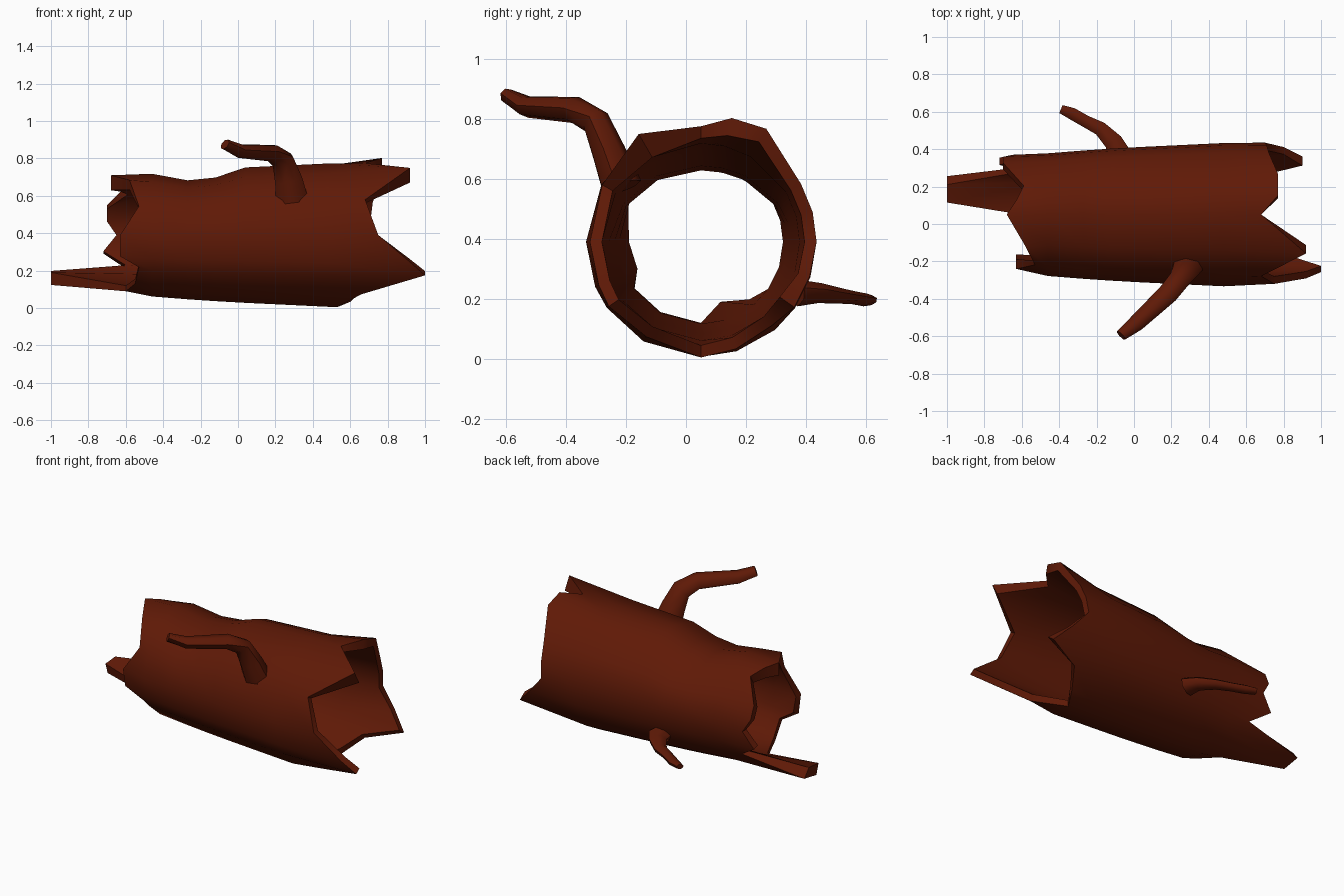
import bpy, bmesh
from math import sin, cos, pi, radians
from mathutils import Vector

if "Cube" in bpy.data.objects:
    bpy.data.objects.remove(bpy.data.objects["Cube"])

bark = bpy.data.materials.new("bark")
bark.diffuse_color = (0.115, 0.010, 0.002, 1)
bark.use_nodes = True
bark.node_tree.nodes["Principled BSDF"].inputs["Base Color"].default_value = bark.diffuse_color
CY, CZ = 0.05, 0.39


def finish(name, bm):
    bmesh.ops.recalc_face_normals(bm, faces=bm.faces[:])
    me = bpy.data.meshes.new(name)
    bm.to_mesh(me)
    bm.free()
    ob = bpy.data.objects.new(name, me)
    bpy.context.collection.objects.link(ob)
    me.materials.append(bark)
    bpy.ops.object.select_all(action='DESELECT')
    ob.select_set(True)
    bpy.context.view_layer.objects.active = ob
    bpy.ops.object.shade_smooth_by_angle(angle=radians(60))


def bridge(bm, a, b):
    n = len(a)
    for i in range(n):
        j = (i + 1) % n
        bm.faces.new((a[i], a[j], b[j], b[i]))


# Hollow trunk, one entry per lengthwise strip (angle 0 = +y, 90 = +z)
angles = [0, 15, 30, 60, 76, 90, 120, 150, 180, 203, 215, 240, 270, 288, 310, 325, 342]
# Jagged end positions, end radii and wall thickness at the tips
left_x = [-.65, -.70, -.70, -.59, -.63, -.68, -.58, -.53, -.63, -.63, -.53, -.55, -.60, -1, -1, -.60, -.72]
right_x = [.70, .71, .72, .77, .77, .68, .92, .68, .75, .92, 1.0, .66, .53, .60, .68, .90, .80]
left_r = [.32, .32, .32, .31, .31, .32, .34, .31, .29, .29, .30, .30, .30, .28, .32, .31, .32]
right_r = [.385, .385, .385, .435, .425, .385, .415, .38, .37, .37, .375, .365, .385, .375, .365, .38, .38]
left_w = [.04, .04, .04, .06, .07, .08, .06, .03, .05, .06, .03, .03, .03, .07, .07, .03, .04]
right_w = [.04, .04, .04, .05, .06, .04, .09, .04, .04, .04, .04, .04, .04, .04, .04, .06, .04]
# Rings along the body: x, radius, dip of the top
body = [(-.46, .328, .0), (-.27, .343, -.05), (-.12, .353, -.045),
        (.04, .362, .0), (.48, .383, .0)]


def point(x, r, deg, dip=0):
    a = radians(deg)
    return (x, CY + r * cos(a), CZ + r * sin(a) + dip * max(0, sin(a)))


def end(xs, rs, ws, inner):
    return [point(x, r - w * inner, a) for x, r, w, a in zip(xs, rs, ws, angles)]


bm = bmesh.new()
layers = []
for inner in (0, 1):
    rings = [end(left_x, left_r, left_w, inner)]
    rings += [[point(x, r - .055 * inner, a, d) for a in angles] for x, r, d in body]
    rings += [end(right_x, right_r, right_w, inner)]
    rings = [[bm.verts.new(p) for p in ring] for ring in rings]
    for a, b in zip(rings, rings[1:]):
        bridge(bm, a, b)
    layers.append(rings)
for e in (0, -1):
    bridge(bm, layers[0][e], layers[1][e])
finish("hollow_log", bm)


# Bent side branches with tapering, slightly flattened sections
def branch(name, path, radii, widen, sides=7):
    bm = bmesh.new()
    pts = [Vector(p) for p in path]
    rings = []
    for i, (p, r) in enumerate(zip(pts, radii)):
        d = (pts[min(i + 1, len(pts) - 1)] - pts[max(i - 1, 0)]).normalized()
        u = d.cross(Vector((1, 0, .1))).normalized()
        v = d.cross(u) * widen
        rings.append([bm.verts.new(p + r * (u * cos(2 * pi * k / sides) + v * sin(2 * pi * k / sides)))
                      for k in range(sides)])
    for a, b in zip(rings, rings[1:]):
        bridge(bm, a, b)
    bm.faces.new(rings[0])
    bm.faces.new(rings[-1])
    finish(name, bm)


branch("front_branch",
       [(.29, -.215, .57), (.27, -.26, .69), (.24, -.30, .79), (.18, -.37, .83),
        (.01, -.53, .84), (-.07, -.595, .875)],
       [.07, .058, .048, .045, .036, .026], 1.3)
branch("back_branch",
       [(-.08, .37, .22), (-.11, .44, .22), (-.18, .51, .21), (-.26, .55, .205),
        (-.33, .59, .197), (-.39, .615, .195)],
       [.045, .034, .026, .022, .022, .016], 1.5)
